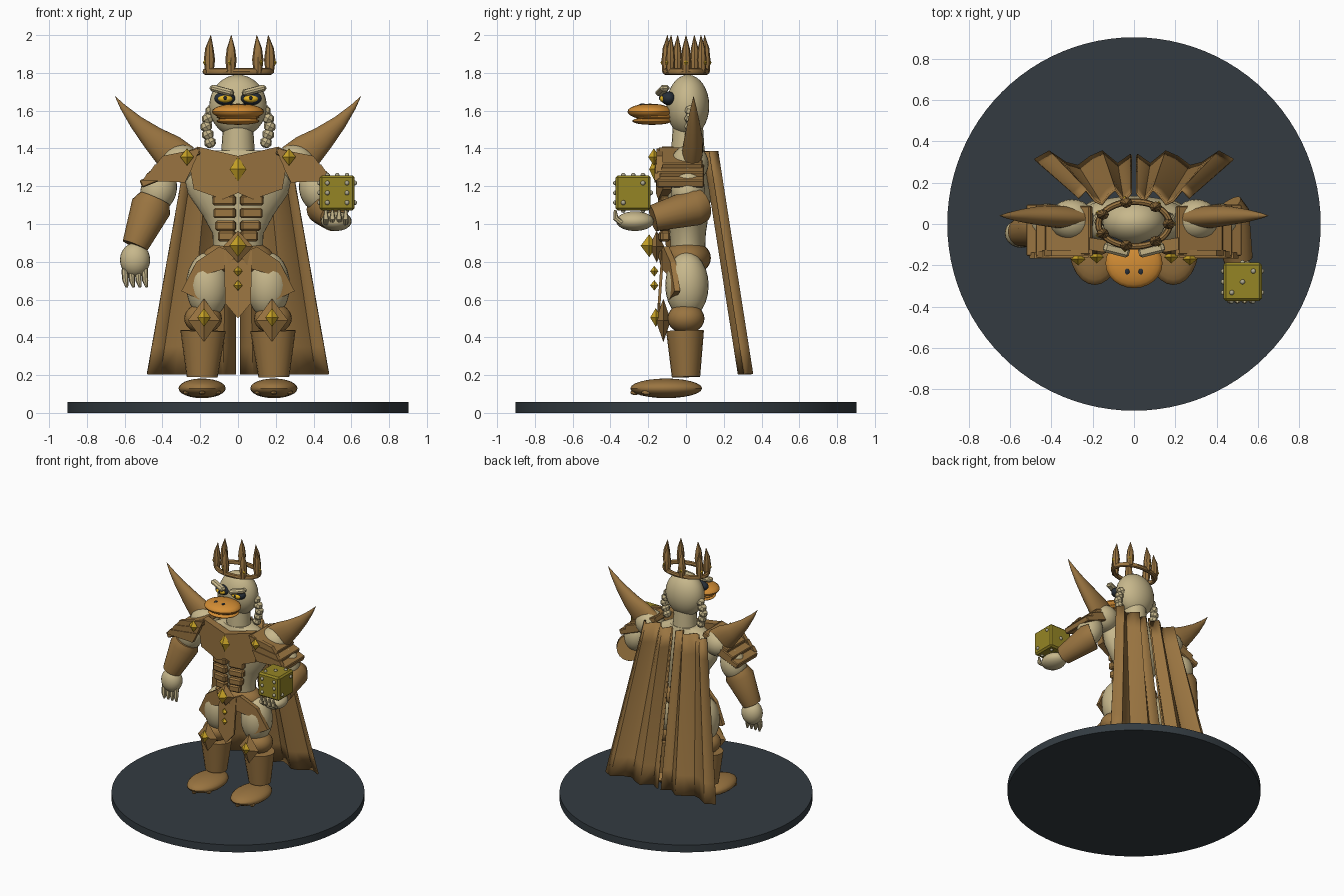
import bpy, bmesh, math
from mathutils import Vector, Matrix

if "Cube" in bpy.data.objects:
    bpy.data.objects.remove(bpy.data.objects["Cube"])


def colour(name, r, g, b):
    m = bpy.data.materials.new(name)
    m.diffuse_color = (r, g, b, 1)
    m.use_nodes = True
    m.node_tree.nodes["Principled BSDF"].inputs["Base Color"].default_value = m.diffuse_color
    return m


BROWN = colour("bronze_brown", .32, .175, .052)
BEIGE = colour("beige_skin", .57, .475, .26)
ORANGE = colour("bill_orange", .66, .27, .035)
GOLD = colour("gold", .60, .38, .02)
OLIVE = colour("dice_olive", .30, .235, .018)
SLATE = colour("base_slate", .033, .044, .053)
DARK = colour("dark_blue_grey", .02, .028, .04)
YELLOW = colour("eye_yellow", .85, .50, .02)
GREY = colour("pip_grey", .42, .39, .27)


def finish(name, bm, mat, smooth=True):
    bmesh.ops.recalc_face_normals(bm, faces=bm.faces)
    me = bpy.data.meshes.new(name)
    for f in bm.faces:
        f.smooth = smooth
    bm.to_mesh(me)
    bm.free()
    if smooth:
        me.set_sharp_from_angle(angle=math.radians(40))
    me.materials.append(mat)
    ob = bpy.data.objects.new(name, me)
    bpy.context.collection.objects.link(ob)
    return ob


def place(loc, size, rot=(0, 0, 0)):
    r = Matrix.Rotation(rot[2], 4, 'Z') @ Matrix.Rotation(rot[1], 4, 'Y') @ Matrix.Rotation(rot[0], 4, 'X')
    return Matrix.Translation(loc) @ r @ Matrix.Diagonal((*size, 1))


def ball(name, loc, radii, mat, rot=(0, 0, 0), seg=24):
    bm = bmesh.new()
    bmesh.ops.create_uvsphere(bm, u_segments=seg, v_segments=seg // 2, radius=1, matrix=place(loc, radii, rot))
    return finish(name, bm, mat)


def box(name, loc, size, mat, rot=(0, 0, 0), bevel=.006):
    bm = bmesh.new()
    bmesh.ops.create_cube(bm, size=1, matrix=place(loc, size, rot))
    bmesh.ops.bevel(bm, geom=bm.edges[:], offset=bevel, segments=1, affect='EDGES')
    return finish(name, bm, mat, False)


def diamond(name, loc, half, mat):
    bm = bmesh.new()
    for v in ((1, 0, 0), (-1, 0, 0), (0, 1, 0), (0, -1, 0), (0, 0, 1), (0, 0, -1)):
        bm.verts.new([loc[i] + v[i] * half[i] for i in range(3)])
    bmesh.ops.convex_hull(bm, input=bm.verts[:])
    return finish(name, bm, mat, False)


def tube(name, path, mat, seg=20):
    """Round tube through (x, y, z, radius_a, radius_b) stations."""
    bm = bmesh.new()
    pts = [Vector(p[:3]) for p in path]
    rings = []
    for i, p in enumerate(path):
        d = (pts[min(i + 1, len(pts) - 1)] - pts[max(i - 1, 0)]).normalized()
        u = Vector((0, 1, 0)).cross(d).normalized()
        v = d.cross(u)
        a = [2 * math.pi * k / seg for k in range(seg)]
        rings.append([bm.verts.new(pts[i] + u * p[3] * math.cos(t) + v * p[4] * math.sin(t)) for t in a])
    for r, q in zip(rings, rings[1:]):
        for k in range(seg):
            bm.faces.new((r[k], r[(k + 1) % seg], q[(k + 1) % seg], q[k]))
    bm.faces.new(rings[0])
    bm.faces.new(rings[-1])
    return finish(name, bm, mat)


def plate(name, pts, y, mat, s=1, slope=0, thick=.03, lean=0):
    """Flat plate from an (x, z) outline, swept back towards the sides."""
    bm = bmesh.new()
    z0 = pts[0][1]
    front = [bm.verts.new((s * x, y + slope * abs(x) + lean * (z0 - z), z)) for x, z in pts]
    f = bm.faces.new(front)
    ext = bmesh.ops.extrude_face_region(bm, geom=[f])
    bmesh.ops.translate(bm, vec=(0, thick, 0), verts=[g for g in ext['geom'] if isinstance(g, bmesh.types.BMVert)])
    return finish(name, bm, mat, False)


# base
bm = bmesh.new()
bmesh.ops.create_cone(bm, cap_ends=True, segments=96, radius1=.903, radius2=.903, depth=.057,
                      matrix=Matrix.Translation((0, 0, .0285)))
finish("base_disc", bm, SLATE)

# torso, neck, head
tube("torso", [(0, .01, .84, .13, .09), (0, .01, .95, .135, .095), (0, .01, 1.05, .19, .11),
               (0, .01, 1.16, .265, .125), (0, .01, 1.25, .285, .125), (0, .01, 1.33, .24, .11),
               (0, .01, 1.39, .12, .09)], BEIGE, 32)
tube("neck", [(0, .01, 1.36, .09, .09), (0, .01, 1.52, .08, .08)], BEIGE)
ball("head", (0, .01, 1.625), (.152, .113, .165), BEIGE, seg=32)
ball("hips", (0, .01, .82), (.19, .122, .095), BROWN)

# bill with nostrils
ball("upper_bill", (0, -.19, 1.595), (.138, .12, .042), ORANGE)
ball("lower_bill", (0, -.18, 1.545), (.115, .105, .02), ORANGE)
ball("mouth", (0, -.17, 1.567), (.115, .1, .02), ORANGE)

for s in (-1, 1):
    ball("nostril", (s * .033, -.23, 1.632), (.012, .016, .007), DARK, seg=10)
    # eyes and brows
    ball("eye_socket", (s * .07, -.092, 1.665), (.056, .04, .036), DARK)
    ball("eye", (s * .068, -.118, 1.663), (.04, .022, .02), YELLOW, seg=16)
    ball("pupil", (s * .068, -.138, 1.667), (.009, .006, .011), DARK, seg=8)
    box("brow", (s * .085, -.125, 1.707), (.13, .05, .035), BEIGE, (0, -s * .25, s * .25), .012)
    # braids
    for i, x in enumerate((.142, .16, .168, .16, .148)):
        ball("braid_bead", (s * x, .025, 1.6 - .042 * i), (.033, .034, .031), BEIGE, (0, s * .5, 0), 8)

    # chest and stomach armour
    plate("chest_plate", [(0, 1.36), (.215, 1.41), (.255, 1.3), (.235, 1.185), (.08, 1.13), (0, 1.165)],
          -.16, BROWN, s, .16, .06)
    for z, w in ((1.125, .13), (1.058, .125), (.99, .115), (.935, .1)):
        box("stomach_plate", (s * (.008 + w / 2), -.115, z), (w - .008, .05, .055), BROWN, (0, 0, s * .15), .01)
    plate("hip_plate", [(.1, .88), (.005, .84), (.06, .765), (.165, .735), (.205, .6), (.30, .645), (.22, .8)],
          -.15, BROWN, s, .3)

    # leg, knee guard, foot
    ball("thigh", (s * .16, .005, .675), (.115, .115, .175), BEIGE)
    ball("knee", (s * .185, 0, .5), (.1, .098, .08), BROWN)
    tube("shin_guard", [(s * .19, 0, .19, .082, .075), (s * .185, -.005, .435, .12, .1)], BROWN)
    diamond("knee_plate", (s * .18, -.12, .49), (.085, .04, .115), BROWN)
    diamond("knee_gem", (s * .18, -.16, .505), (.035, .03, .05), GOLD)
    ball("foot", (s * .19, -.105, .13), (.125, .19, .052), BROWN)
    for a in (-.085, 0, .085):
        ball("toe_claw", (s * .19 + a, -.27 + abs(a) * .7, .108), (.016, .026, .014), BROWN, seg=10)

    # shoulder with layered plates and curved spike
    ball("shoulder", (s * .3, .02, 1.32), (.11, .1, .1), BEIGE)
    for i in range(3):
        box("shoulder_lame", (s * (.315 + .045 * i), -.03, 1.345 - .045 * i), (.235, .25 - .015 * (i == 0), .042),
            BROWN, (0, s * .38, 0))
        plate("shoulder_front_lame", [(.2 + .02 * i, 1.4 - .05 * i), (.4 + .04 * i, 1.36 - .045 * i),
              (.445 + .03 * i, 1.3 - .035 * i), (.24 + .02 * i, 1.31 - .045 * i)], -.155 - .006 * i, BROWN, s, 0, .03)
    tube("shoulder_spike", [(s * .3, .03, 1.33, .1, .05), (s * .37, .035, 1.39, .092, .055),
                            (s * .45, .04, 1.455, .066, .048), (s * .54, .04, 1.54, .038, .032),
                            (s * .61, .04, 1.62, .016, .015), (s * .65, .04, 1.675, .001, .001)], BROWN)
    diamond("shoulder_gem", (s * .27, -.17, 1.355), (.036, .03, .046), GOLD)
    ball("upper_arm", (s * .42, .01, 1.18), (.095, .09, .12), BEIGE, (0, -s * .3, 0))

# belt ornaments and loin plate
plate("loin_plate", [(-.075, .86), (.075, .86), (.068, .58), (0, .5), (-.068, .58)], -.13, BROWN, lean=-.07, thick=.015)
diamond("belt_plate", (0, -.155, .88), (.08, .04, .085), BROWN)
diamond("belt_gem", (0, -.195, .885), (.045, .045, .06), GOLD)
diamond("chest_gem", (0, -.165, 1.29), (.045, .03, .065), GOLD)
for z in (.75, .675):
    diamond("loin_gem", (0, -.168, z), (.024, .022, .028), GOLD)

# hanging arm
tube("bracer_left", [(-.44, -.005, 1.135, .085, .085), (-.46, -.01, 1.09, .108, .1), (-.545, -.04, .885, .07, .07)], BROWN)
ball("hand_left", (-.545, -.045, .81), (.08, .07, .09), BEIGE)
for i in range(4):
    x = -.6 + .035 * i
    tube("finger_left", [(x, -.06, .76, .018, .02), (x + .004, -.07, .70, .016, .018), (x + .012, -.075, .665, .007, .008)],
         BEIGE, 8)

# raised arm
tube("bracer_right", [(.44, .07, 1.10, .095, .095), (.46, .045, 1.09, .1, .1), (.505, -.175, 1.03, .07, .07)], BROWN)
ball("hand_right", (.52, -.27, 1.015), (.082, .1, .052), BEIGE)
for i in range(4):
    x = .465 + .035 * i
    tube("finger_right", [(x, -.34, 1.005, .015, .015), (x, -.372, 1.03, .016, .015), (x, -.375, 1.075, .007, .007)],
         BEIGE, 8)

# die with raised pips
C = Vector((.525, -.28, 1.165))
H = .093
box("die", C, (2 * H,) * 3, OLIVE, bevel=.012)
d = .052
two = [(-d, -d), (d, d)]
three = two + [(0, 0)]
four = two + [(-d, d), (d, -d)]
sides = [((0, -1, 0), four + [(-d, 0), (d, 0)]), ((0, 1, 0), [(0, 0)]), ((0, 0, 1), three),
         ((0, 0, -1), four), ((1, 0, 0), two), ((-1, 0, 0), four + [(0, 0)])]
for n, spots in sides:
    for a, b in spots:
        off = (a, 0, b) if n[1] else (a, b, 0) if n[2] else (0, a, b)
        ball("pip", C + Vector(n) * H + Vector(off), (.013,) * 3, GREY, seg=10)

# crown: oval ring, seven spikes with small gems
bm = bmesh.new()
N, M = 40, 8
ring = [[bm.verts.new(((.172 + .016 * math.cos(q)) * math.cos(t), (.108 + .016 * math.cos(q)) * math.sin(t),
                       1.807 + .018 * math.sin(q))) for q in (2 * math.pi * j / M for j in range(M))]
        for t in (2 * math.pi * i / N for i in range(N))]
for i in range(N):
    for j in range(M):
        bm.faces.new((ring[i][j], ring[(i + 1) % N][j], ring[(i + 1) % N][(j + 1) % M], ring[i][(j + 1) % M]))
finish("crown_ring", bm, BROWN)
for k in range(7):
    t = 2 * math.pi * k / 7
    x, y = .168 * math.cos(t), .106 * math.sin(t)
    tube("crown_spike", [(x, y, 1.80, .022, .022), (x, y, 1.87, .03, .026), (x, y, 1.93, .022, .02),
                         (x * .95, y * .95, 2.0, .001, .001)], BROWN, 8)
    diamond("crown_gem", (x * 1.15, y * 1.2, 1.855), (.012, .012, .02), GOLD)

# cape halves with folds: (position across, depth offset)
folds = [(0, .025), (.14, -.02), (.3, .04), (.42, .015), (.55, -.03), (.68, -.015), (.85, .04), (1, .0)]
for s in (-1, 1):
    bm = bmesh.new()
    rows = []
    for i in range(9):
        t = i / 8
        w = .27 + .21 * t
        rows.append([bm.verts.new((s * (.014 + (w - .014) * u), .125 + .185 * t + o, 1.385 - 1.18 * t))
                     for u, o in folds])
    for r, q in zip(rows, rows[1:]):
        for k in range(len(folds) - 1):
            bm.faces.new((r[k], r[k + 1], q[k + 1], q[k]))
    cape = finish("cape_half", bm, BROWN)
    sol = cape.modifiers.new("thickness", 'SOLIDIFY')
    sol.thickness = .012
    sol.offset = 0
